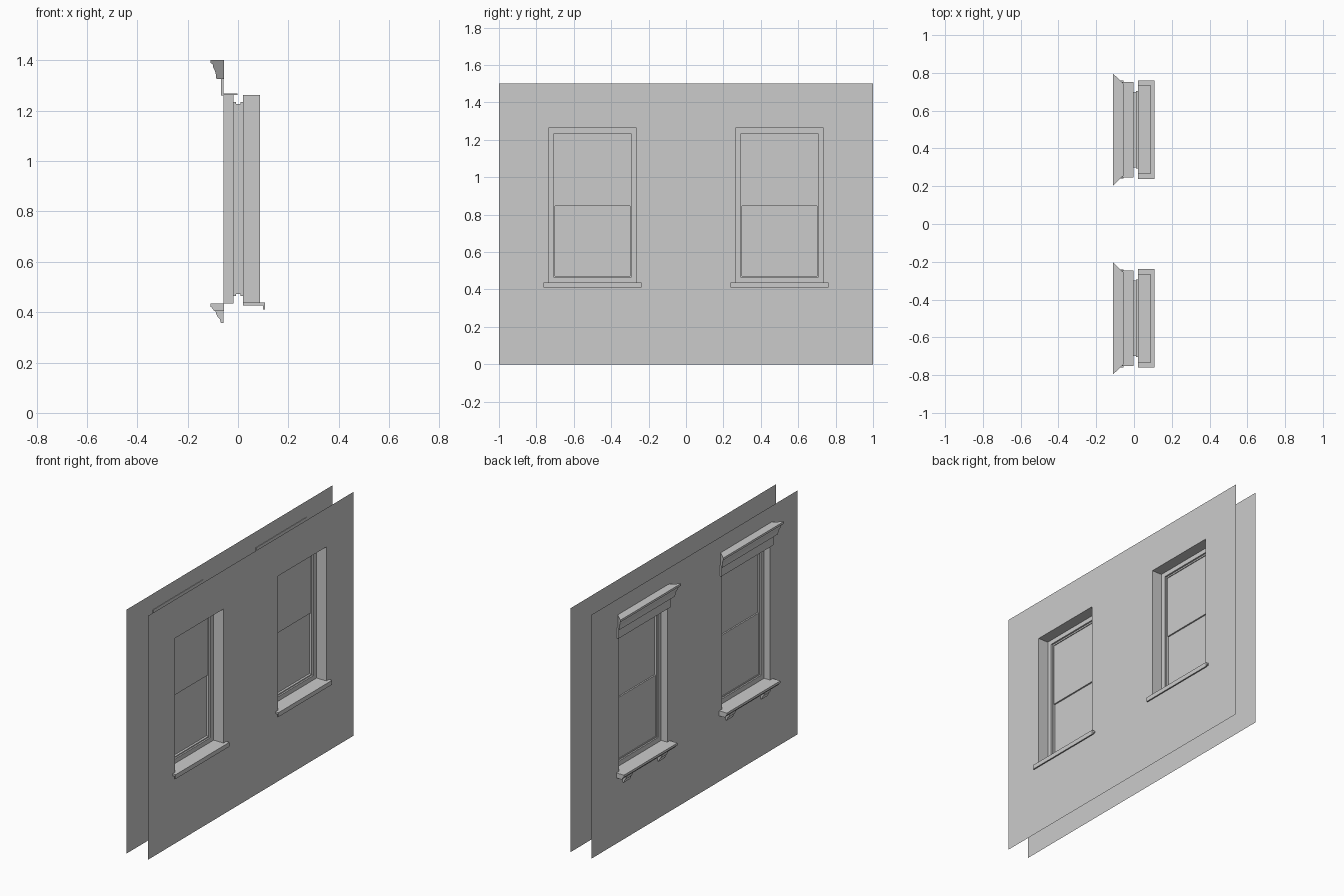
import bpy
import bmesh

cube = bpy.data.objects.get("Cube")
if cube:
    bpy.data.objects.remove(cube, do_unlink=True)

# Single plaster colour
plaster = bpy.data.materials.new("plaster_grey")
plaster.use_nodes = True
GREY = (0.6, 0.6, 0.6, 1.0)
plaster.diffuse_color = GREY
plaster.node_tree.nodes["Principled BSDF"].inputs["Base Color"].default_value = GREY

CENTRES = {"front": -0.5, "back": 0.5}
OPEN_HALF, OPEN_LOW, OPEN_HIGH = 0.235, 0.435, 1.262
OUTER_X, INNER_X = 0.087, -0.058


def finish(name, bm, closed=True):
    bmesh.ops.remove_doubles(bm, verts=bm.verts, dist=0.00001)
    if closed:
        bmesh.ops.recalc_face_normals(bm, faces=bm.faces)
    mesh = bpy.data.meshes.new(name)
    bm.to_mesh(mesh)
    bm.free()
    mesh.materials.append(plaster)
    obj = bpy.data.objects.new(name, mesh)
    bpy.context.collection.objects.link(obj)


def wall(name, x, facing):
    """Thin sheet with two window openings, made from grid cells."""
    bm = bmesh.new()
    ys = [-1.0, 1.0] + [c + s * OPEN_HALF for c in CENTRES.values() for s in (-1, 1)]
    ys.sort()
    zs = [0.0, OPEN_LOW, OPEN_HIGH, 1.5]
    for i in range(5):
        for j in range(3):
            if j == 1 and i in (1, 3):
                continue
            corners = [(ys[i], zs[j]), (ys[i + 1], zs[j]),
                       (ys[i + 1], zs[j + 1]), (ys[i], zs[j + 1])]
            if facing < 0:
                corners.reverse()
            bm.faces.new([bm.verts.new((x, y, z)) for y, z in corners])
    finish(name, bm, closed=False)


def moulding(name, profile, centre, half, mitre_from=None):
    """Extrude an x-z profile along y; ends are mitred if mitre_from is set."""
    bm = bmesh.new()
    ends = []
    for side in (-1, 1):
        ring = []
        for x, z in profile:
            h = half if mitre_from is None else half + max(0, mitre_from - x)
            ring.append(bm.verts.new((x, centre + side * h, z)))
        ends.append(ring)
        bm.faces.new(ring)
    n = len(profile)
    for i in range(n):
        k = (i + 1) % n
        bm.faces.new((ends[0][i], ends[0][k], ends[1][k], ends[1][i]))
    finish(name, bm)


def window_frame(name, centre):
    """Stepped reveal and sash frame lofted through rectangles along x."""
    opening = (OPEN_HALF, OPEN_LOW, OPEN_HIGH)
    casing = (0.205, 0.465, 1.235)
    sash = (0.2, 0.472, 1.226)
    steps = [(OUTER_X, opening), (0.02, opening), (0.02, casing), (0.01, casing),
             (0.01, sash), (-0.008, sash), (-0.008, casing), (-0.017, casing),
             (-0.017, opening), (INNER_X, opening)]
    bm = bmesh.new()
    rings = []
    for x, (half, low, high) in steps:
        rings.append([bm.verts.new((x, centre + s * half, z)) for s, z in
                      ((-1, low), (1, low), (1, high), (-1, high))])
    # faces look into the opening
    for a, b in zip(rings, rings[1:]):
        for i in range(4):
            k = (i + 1) % 4
            bm.faces.new((a[i], a[k], b[k], b[i]))
    finish(name, bm, closed=False)


def glass_panes(name, centre):
    """Upper and lower panes, slightly offset at the meeting rail."""
    bm = bmesh.new()
    path = [(0.005, 1.226), (0.005, 0.847), (-0.004, 0.847), (-0.004, 0.472)]
    rows = [[bm.verts.new((x, centre + s * 0.2, z)) for s in (-1, 1)] for x, z in path]
    for a, b in zip(rows, rows[1:]):
        bm.faces.new((a[0], b[0], b[1], a[1]))
    finish(name, bm, closed=False)


# Profiles in x and z
CORNICE = [(-0.055, 1.402), (-0.11, 1.402), (-0.11, 1.389), (-0.104, 1.387),
           (-0.1, 1.382), (-0.098, 1.37), (-0.092, 1.358), (-0.088, 1.345),
           (-0.086, 1.326), (-0.055, 1.326)]
FRIEZE = [(-0.058, 1.327), (-0.068, 1.327), (-0.068, 1.261), (-0.058, 1.261)]
HEAD_PLATE = [(-0.058, 1.268), (-0.058, 1.263), (-0.002, 1.263), (-0.002, 1.268)]
STOOL = [(-0.055, 0.435), (-0.11, 0.435), (-0.11, 0.421), (-0.105, 0.419),
         (-0.1, 0.412), (-0.094, 0.404), (-0.055, 0.404)]
BRACKET = [(-0.058, 0.405), (-0.09, 0.405), (-0.086, 0.392), (-0.08, 0.38),
           (-0.072, 0.372), (-0.068, 0.356), (-0.058, 0.356)]
SILL = [(0.02, 0.4375), (0.108, 0.4375), (0.108, 0.411), (0.1, 0.411),
        (0.1, 0.426), (0.02, 0.426)]

# Walls
wall("outer_wall", OUTER_X, 1)
wall("inner_wall", INNER_X, -1)

# Windows with their trim
for label, c in CENTRES.items():
    window_frame(label + "_window_frame", c)
    glass_panes(label + "_window_glass", c)
    moulding(label + "_cornice", CORNICE, c, 0.243, mitre_from=INNER_X)
    moulding(label + "_frieze", FRIEZE, c, 0.253)
    moulding(label + "_head_plate", HEAD_PLATE, c, 0.253)
    moulding(label + "_inner_sill", STOOL, c, 0.26)
    moulding(label + "_outer_sill", SILL, c, 0.261)
    for side, s in (("near", -1), ("far", 1)):
        moulding(label + "_sill_bracket_" + side, BRACKET, c + s * 0.17, 0.03)
